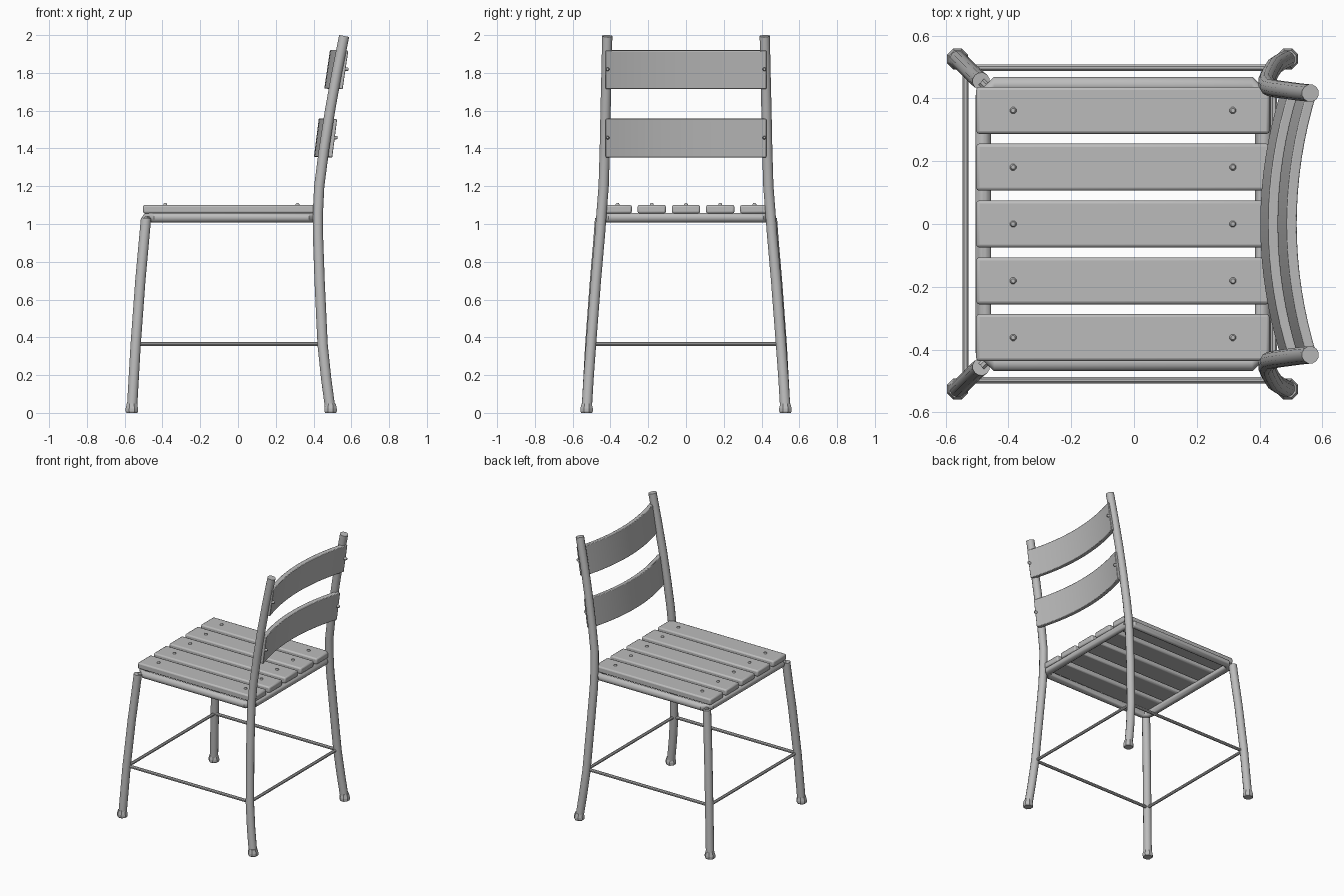
import bpy, bmesh, math
from mathutils import Vector

if "Cube" in bpy.data.objects:
    bpy.data.objects.remove(bpy.data.objects["Cube"])

mat = bpy.data.materials.new("plain grey")
mat.diffuse_color = (0.5, 0.5, 0.5, 1)
mat.use_nodes = True
mat.node_tree.nodes["Principled BSDF"].inputs["Base Color"].default_value = mat.diffuse_color


def finish(name, bm, smooth=True, bevel=0):
    """Turn a bmesh into a named object with the shared material."""
    bmesh.ops.recalc_face_normals(bm, faces=bm.faces)
    me = bpy.data.meshes.new(name)
    bm.to_mesh(me)
    bm.free()
    ob = bpy.data.objects.new(name, me)
    bpy.context.collection.objects.link(ob)
    me.materials.append(mat)
    if bevel:
        mod = ob.modifiers.new("bevel", 'BEVEL')
        mod.width, mod.segments, mod.limit_method = bevel, 2, 'ANGLE'
    if smooth:
        bpy.ops.object.select_all(action='DESELECT')
        ob.select_set(True)
        bpy.context.view_layer.objects.active = ob
        bpy.ops.object.shade_smooth_by_angle(angle=math.radians(40))
    return ob


def tube(name, pts, radii, sides=12, closed=False, smooth=True):
    """Sweep a round section along a path."""
    pts = [Vector(p) for p in pts]
    n = len(pts)
    if not isinstance(radii, (list, tuple)):
        radii = [radii] * n
    bm = bmesh.new()
    rings = []
    for i, p in enumerate(pts):
        if closed:
            a, b = pts[i - 1], pts[(i + 1) % n]
        else:
            a, b = pts[max(i - 1, 0)], pts[min(i + 1, n - 1)]
        t = (b - a).normalized()
        ref = Vector((1, 0, 0)) if abs(t.z) > 0.7 else Vector((0, 0, 1))
        u = t.cross(ref).normalized()
        v = t.cross(u)
        rings.append([bm.verts.new(p + radii[i] * (math.cos(w) * u + math.sin(w) * v))
                      for w in (2 * math.pi * (k + 0.5) / sides for k in range(sides))])
    for i in range(n if closed else n - 1):
        r, s = rings[i], rings[(i + 1) % n]
        for k in range(sides):
            j = (k + 1) % sides
            bm.faces.new((r[k], r[j], s[j], s[k]))
    if not closed:
        bm.faces.new(rings[0])
        bm.faces.new(rings[-1])
    return finish(name, bm, smooth)


def box(name, x0, x1, y0, y1, z0, z1, bevel):
    bm = bmesh.new()
    bmesh.ops.create_cube(bm, size=1)
    for v in bm.verts:
        v.co = ((x0 + x1) / 2 + v.co.x * (x1 - x0),
                (y0 + y1) / 2 + v.co.y * (y1 - y0),
                (z0 + z1) / 2 + v.co.z * (z1 - z0))
    return finish(name, bm, True, bevel)


def back_slat(name, x_low, x_high, z0, z1, half=0.425, sag=0.066, thick=0.032, steps=16):
    """Leaning board, bowed towards the front of the seat."""
    bm = bmesh.new()
    prev = None
    for i in range(steps + 1):
        s = 2 * i / steps - 1
        dx = sag * s * s
        ring = [bm.verts.new((x + dx, s * half, z)) for x, z in
                ((x_low, z0), (x_low + thick, z0 - 0.004),
                 (x_high + thick, z1 - 0.004), (x_high, z1))]
        if prev:
            for k in range(4):
                j = (k + 1) % 4
                bm.faces.new((prev[k], prev[j], ring[j], ring[k]))
        else:
            bm.faces.new(ring)
        prev = ring
    bm.faces.new(prev)
    return finish(name, bm, True, 0.004)


# Legs and feet, mirrored across y
FRONT = [(-0.562, 0.526, 0.01), (-0.542, 0.507, 0.36), (-0.517, 0.482, 0.7),
         (-0.497, 0.463, 0.92), (-0.487, 0.455, 1.03)]
BACK = [(0.49, 0.526, 0.01), (0.467, 0.516, 0.18), (0.448, 0.503, 0.36), (0.432, 0.477, 0.7),
        (0.423, 0.455, 0.95), (0.423, 0.447, 1.06), (0.43, 0.436, 1.2), (0.456, 0.43, 1.4),
        (0.487, 0.426, 1.6), (0.523, 0.421, 1.8), (0.562, 0.417, 1.995)]
for sy, side in ((-1, "right"), (1, "left")):
    for name, path in (("front", FRONT), ("back", BACK)):
        path = [(x, sy * y, z) for x, y, z in path]
        tube(f"{name}_leg_{side}", path, 0.028)
        x, y, _ = path[0]
        tube(f"{name}_foot_{side}", [(x, y, 0), (x, y, 0.008), (x, y, 0.022), (x, y, 0.05)],
             [0.031, 0.036, 0.036, 0.029], 8, smooth=False)
    # Side rung
    tube(f"side_rung_{side}", [(-0.54, sy * 0.498, 0.365), (0.448, sy * 0.498, 0.365)], 0.011, 8)

# Cross rungs
for name, x in (("front_rung", -0.537), ("back_rung", 0.446)):
    tube(name, [(x, -0.5, 0.365), (x, 0.5, 0.365)], 0.011, 8)

# Seat frame: one tube loop with cut corners
x0, x1, y1, c, zf = -0.48, 0.411, 0.444, 0.035, 1.034
tube("seat_frame", [(x0 + c, -y1, zf), (x1 - c, -y1, zf), (x1, -y1 + c, zf), (x1, y1 - c, zf),
                    (x1 - c, y1, zf), (x0 + c, y1, zf), (x0, y1 - c, zf), (x0, -y1 + c, zf)],
     0.026, closed=True)

# Stubs joining the frame corners to the legs
for sy in (-1, 1):
    for x, xl in ((x0, -0.487), (x1, 0.423)):
        tube("frame_joint", [(x * 0.95, sy * 0.425, 1.028), (xl, sy * 0.453, 1.028)], 0.014, 8)

# Seat slats with bolts
for i in range(5):
    y = (i - 2) * 0.181
    box(f"seat_slat_{i + 1}", -0.503, 0.432, y - 0.075, y + 0.075, 1.056, 1.101, 0.01)
    for x in (-0.385, 0.315):
        tube("seat_bolt", [(x, y, 1.09), (x, y, 1.105), (x, y, 1.11)], [0.011, 0.011, 0.007], 8)

# Back slats with bolts
for name, xl, xh, za, zb, xb in (("upper_back_slat", 0.457, 0.487, 1.718, 1.921, 0.565),
                                 ("lower_back_slat", 0.402, 0.428, 1.356, 1.559, 0.507)):
    back_slat(name, xl, xh, za, zb)
    z = (za + zb) / 2
    for y in (-0.415, 0.415):
        tube("back_bolt", [(xb - 0.02, y, z), (xb + 0.015, y, z), (xb + 0.021, y, z)],
             [0.01, 0.01, 0.006], 8)
